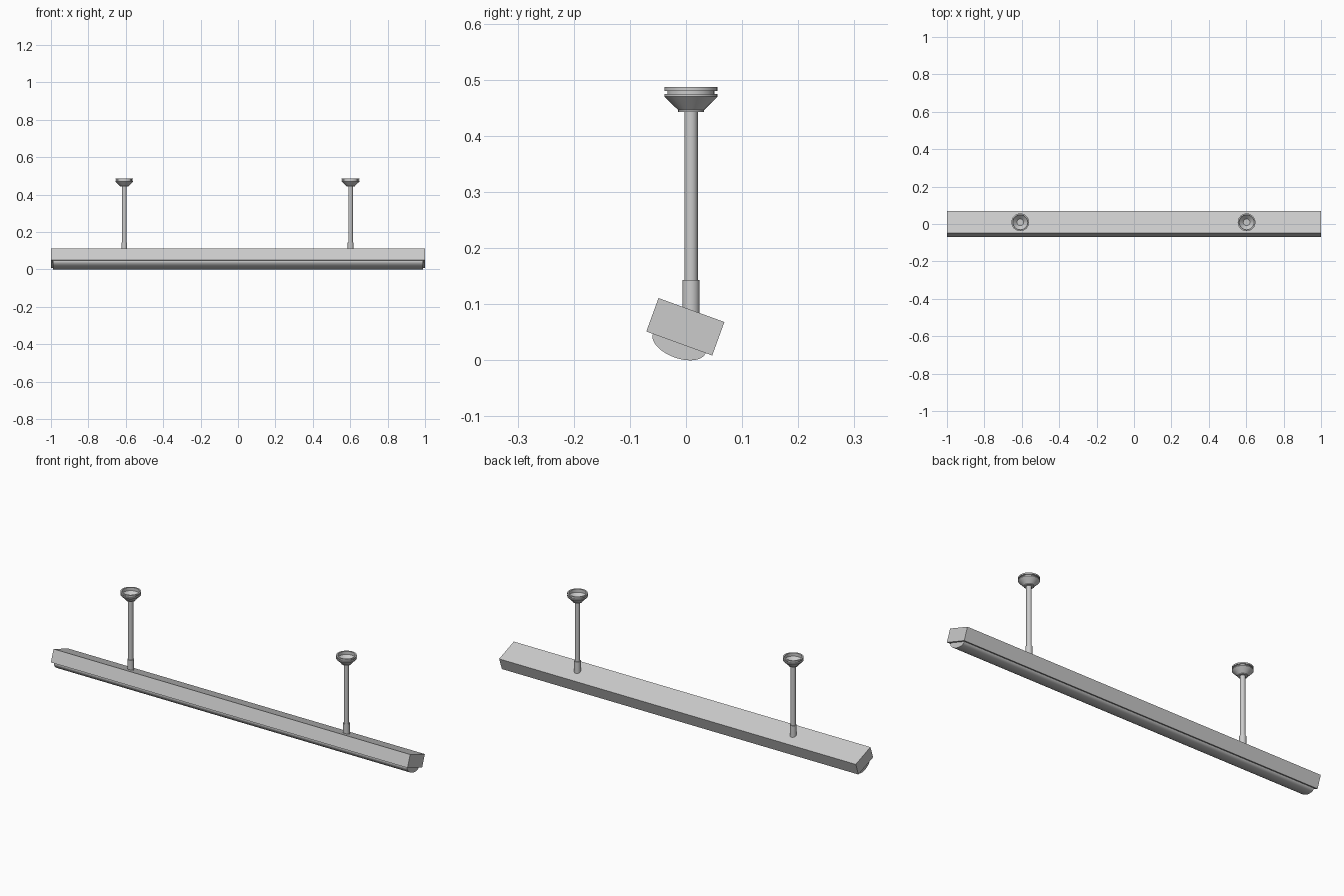
import bpy, bmesh, math
from mathutils import Vector

if "Cube" in bpy.data.objects:
    bpy.data.objects.remove(bpy.data.objects["Cube"])

TILT = math.radians(20)
U = Vector((0, math.cos(TILT), -math.sin(TILT)))   # across the housing
N = Vector((0, math.sin(TILT), math.cos(TILT)))    # up through the housing
BASE = Vector((0, -0.012, 0.0300))                 # middle of the housing underside


def make_object(name, bm, smooth=False):
    bmesh.ops.recalc_face_normals(bm, faces=bm.faces[:])
    me = bpy.data.meshes.new(name)
    bm.to_mesh(me)
    bm.free()
    ob = bpy.data.objects.new(name, me)
    bpy.context.collection.objects.link(ob)
    if smooth:
        bpy.ops.object.select_all(action='DESELECT')
        ob.select_set(True)
        bpy.context.view_layer.objects.active = ob
        bpy.ops.object.shade_smooth_by_angle(angle=math.radians(35))
    return ob


def extrude_x(name, section, half, smooth=False):
    """Tilted cross-section (across, up) run along x."""
    bm = bmesh.new()
    ends = [[bm.verts.new(BASE + U * u + N * v + Vector((x, 0, 0))) for u, v in section]
            for x in (-half, half)]
    n = len(section)
    for i in range(n):
        j = (i + 1) % n
        bm.faces.new((ends[0][i], ends[0][j], ends[1][j], ends[1][i]))
    bm.faces.new(ends[0])
    bm.faces.new(ends[1])
    return make_object(name, bm, smooth)


def lathe(name, profile, x, y, closed=False, sides=24):
    """Revolve (radius, z) points about a vertical axis."""
    bm = bmesh.new()
    rings = [[bm.verts.new((x + r * math.cos(2 * math.pi * k / sides),
                            y + r * math.sin(2 * math.pi * k / sides), z))
              for k in range(sides)] for r, z in profile]
    pairs = list(zip(rings, rings[1:]))
    if closed:
        pairs.append((rings[-1], rings[0]))
    else:
        bm.faces.new(rings[0])
        bm.faces.new(rings[-1])
    for a, b in pairs:
        for k in range(sides):
            m = (k + 1) % sides
            bm.faces.new((a[k], a[m], b[m], b[k]))
    return make_object(name, bm, True)


# tilted housing
extrude_x("housing", [(-0.0625, 0), (0.0625, 0), (0.0625, 0.0635), (-0.0625, 0.0635)], 1.0)

# half-oval diffuser under the housing
oval = [(0.05 * math.cos(math.pi * i / 20), -0.0262 * math.sin(math.pi * i / 20))
        for i in range(21)]
extrude_x("diffuser", oval, 0.99, True)

# two hanging rods, each with a sleeve and an open ceiling cup
canopy = [(0.023, 0.443), (0.023, 0.446), (0.0475, 0.470), (0.0475, 0.475),
          (0.042, 0.475), (0.042, 0.480), (0.0475, 0.480), (0.0475, 0.487),
          (0.040, 0.487), (0.040, 0.471), (0.018, 0.449), (0.010, 0.449), (0.010, 0.443)]
for side, x in (("left", -0.608), ("right", 0.602)):
    y = 0.009
    lathe("sleeve_" + side, [(0.0155, 0.075), (0.0155, 0.143)], x, y)
    lathe("rod_" + side, [(0.012, 0.14), (0.012, 0.452)], x, y)
    lathe("ceiling_cup_" + side, canopy, x, y, closed=True)
